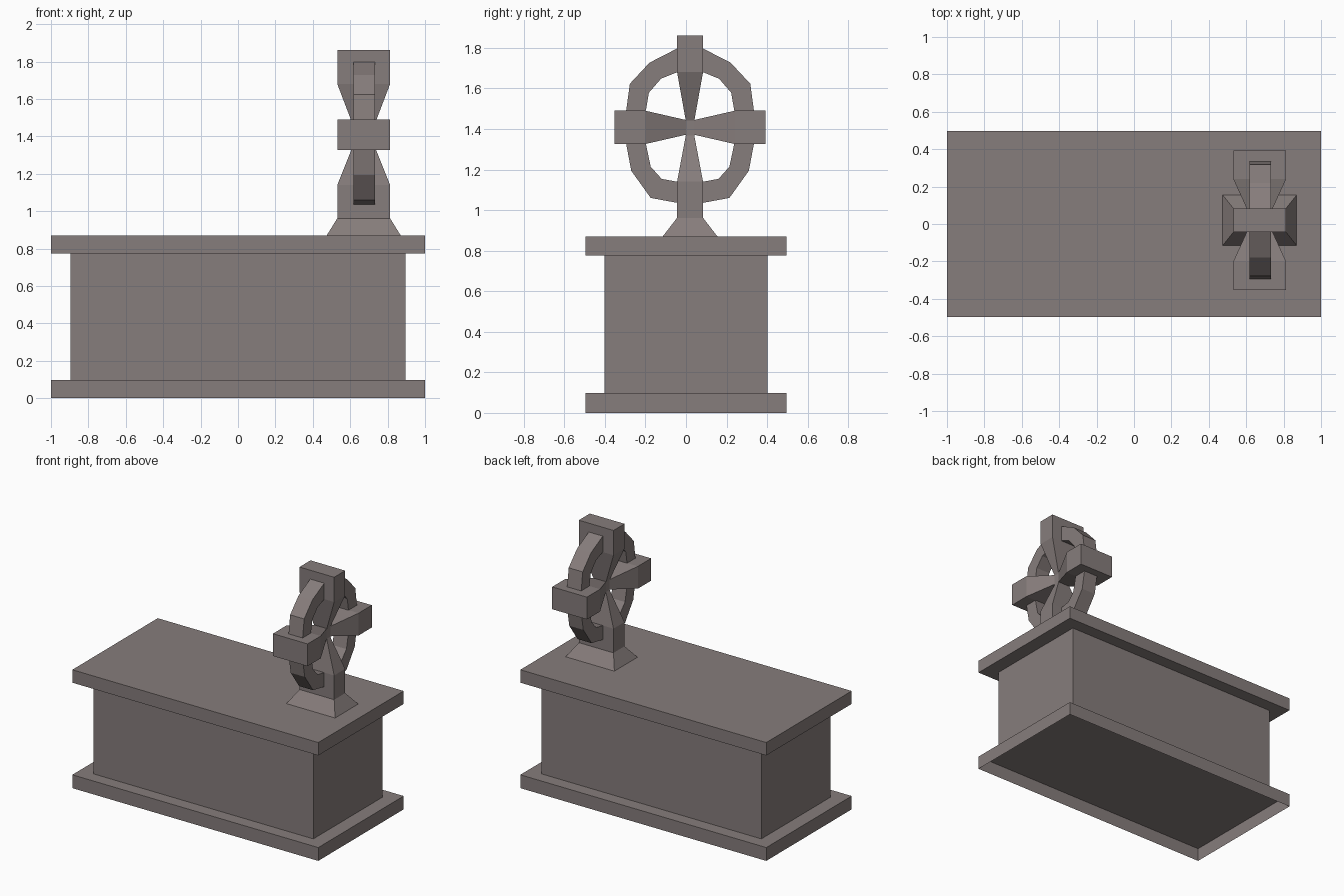
import bpy, bmesh
from mathutils import Vector

if "Cube" in bpy.data.objects:
    bpy.data.objects.remove(bpy.data.objects["Cube"])

CX, CY, CZ = 0.672, 0.02, 1.405  # centre of the wheel cross


def finish(name, bm, loc=(0, 0, 0)):
    bmesh.ops.recalc_face_normals(bm, faces=bm.faces)
    me = bpy.data.meshes.new(name)
    bm.to_mesh(me)
    bm.free()
    ob = bpy.data.objects.new(name, me)
    ob.location = loc
    bpy.context.collection.objects.link(ob)
    return ob


def loft(name, sections, axis='Z', loc=(0, 0, 0), cap_start=True):
    """Rectangular sections (position, half_x, half_other) joined along an axis."""
    bm = bmesh.new()
    rings = []
    for p, hx, ho in sections:
        ring = []
        for sx, so in ((-1, -1), (1, -1), (1, 1), (-1, 1)):
            co = (sx * hx, so * ho, p) if axis == 'Z' else (sx * hx, p, so * ho)
            ring.append(bm.verts.new(co))
        rings.append(ring)
    for a, b in zip(rings, rings[1:]):
        for i in range(4):
            j = (i + 1) % 4
            bm.faces.new((a[i], a[j], b[j], b[i]))
    if cap_start:
        bm.faces.new(rings[0])
    bm.faces.new(rings[-1])
    return finish(name, bm, loc)


# Tomb: open-bottomed plinth, chest and lid
plinth = loft("plinth", [(0, 1, 0.496), (0.098, 1, 0.496)], cap_start=False)
# an open shell needs its outward side set explicitly
me = plinth.data
if max(me.polygons, key=lambda p: p.center.z).normal.z < 0:
    me.flip_normals()
loft("chest", [(0.098, 0.895, 0.403), (0.775, 0.895, 0.403)])
loft("lid", [(0.775, 1, 0.496), (0.87, 1, 0.496)])

# Upright of the cross: flared foot, pinched waist, square head
HX = 0.141
loft("cross_upright", [
    (0.87, 0.198, 0.135), (0.962, HX, 0.064), (1.14, HX, 0.064),
    (1.368, 0.05, 0.021), (1.441, 0.05, 0.021),
    (1.68, HX, 0.064), (1.862, HX, 0.064)], loc=(CX, CY, 0))

# Crossbar with the same pinched waist
loft("cross_bar", [
    (-0.373, HX, 0.082), (-0.22, HX, 0.082),
    (-0.021, 0.05, 0.0365), (0.021, 0.05, 0.0365),
    (0.22, HX, 0.082), (0.373, HX, 0.082)],
    axis='Y', loc=(CX, CY, CZ + 0.003))

# Ring segments between the arms: (y, z) outlines, outer and inner
UPPER = ([(0.064, 1.797), (0.2, 1.727), (0.297, 1.623), (0.315, 1.49)],
         [(0.064, 1.68), (0.143, 1.648), (0.203, 1.579), (0.218, 1.49)])
LOWER = ([(0.064, 1.036), (0.194, 1.06), (0.29, 1.194), (0.315, 1.327)],
         [(0.064, 1.14), (0.14, 1.154), (0.194, 1.214), (0.218, 1.327)])

for label, (outer, inner) in (("upper", UPPER), ("lower", LOWER)):
    for side, s in (("front", -1), ("back", 1)):
        bm = bmesh.new()
        loops = []
        for o, i in zip(outer, inner):
            loops.append([bm.verts.new((x, s * y, z)) for x, (y, z) in
                          ((-0.057, o), (0.057, o), (0.057, i), (-0.057, i))])
        for a, b in zip(loops, loops[1:]):
            for k in range(4):
                n = (k + 1) % 4
                bm.faces.new((a[k], a[n], b[n], b[k]))
        bm.faces.new(loops[0])
        bm.faces.new(loops[-1])
        finish(f"ring_{label}_{side}", bm, (CX + 0.003, CY, 0))

# Warm grey stone
stone = bpy.data.materials.new("stone")
stone.diffuse_color = (0.24, 0.205, 0.2, 1)
stone.use_nodes = True
stone.node_tree.nodes["Principled BSDF"].inputs["Base Color"].default_value = stone.diffuse_color
for ob in bpy.context.collection.objects:
    ob.data.materials.append(stone)
